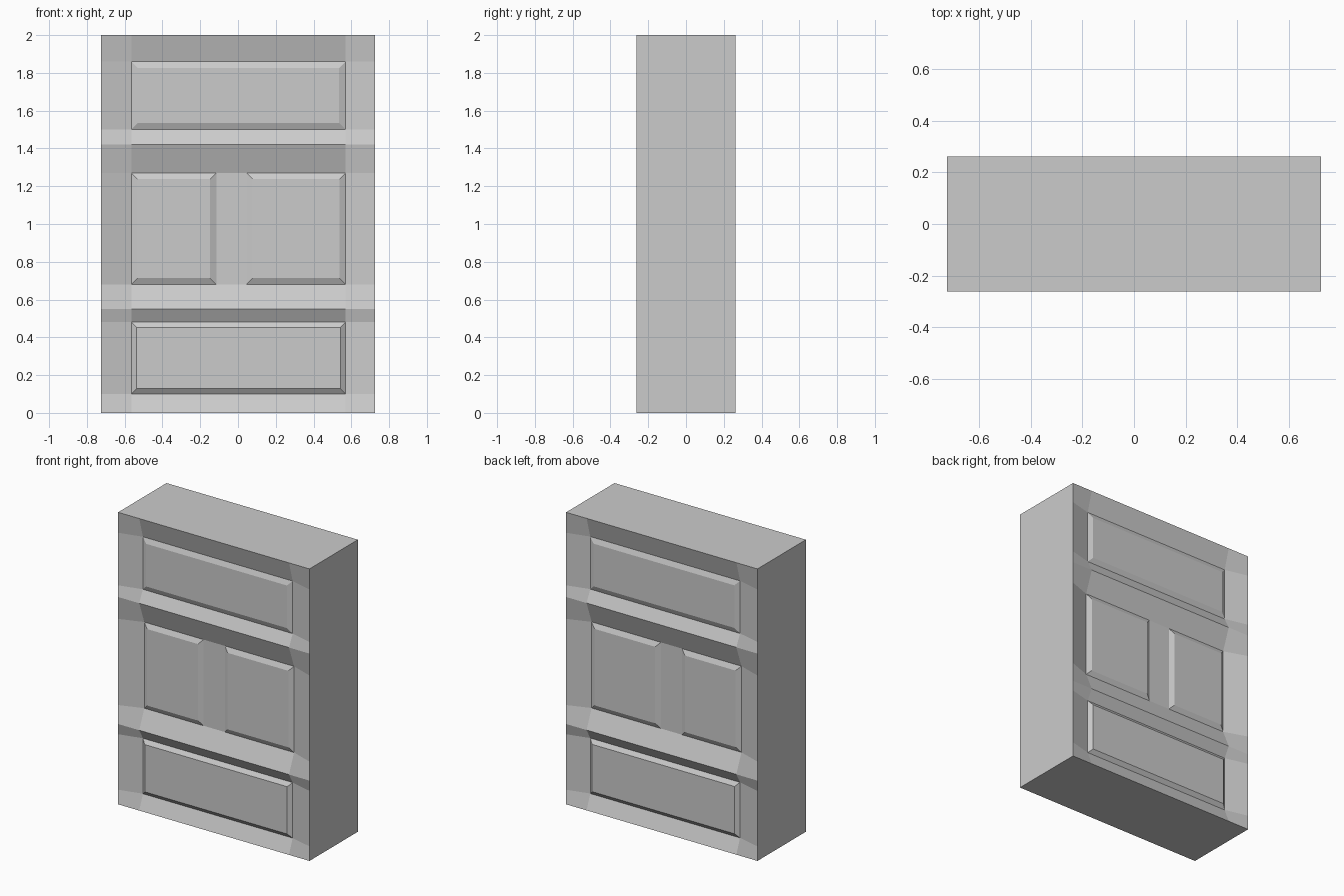
import bpy, bmesh

if "Cube" in bpy.data.objects:
    bpy.data.objects.remove(bpy.data.objects["Cube"])

HALF_DEPTH = 0.262

# Front relief grid: column positions, and (height, recess) of each row
xs = [-0.725, -0.565, -0.115, 0.045, 0.57, 0.725]
rows = [(0, 0), (0.10, 0.04), (0.48, 0.04), (0.55, 0), (0.68, 0.055),
        (1.27, 0.055), (1.42, 0), (1.50, 0.04), (1.86, 0.04), (2.0, 0)]

bm = bmesh.new()
last = len(xs) - 1
grid = [[bm.verts.new((x, -HALF_DEPTH + (0 if i in (0, last) else d), z))
         for i, x in enumerate(xs)] for z, d in rows]
cell = {}
for r in range(len(rows) - 1):
    for c in range(last):
        cell[r, c] = bm.faces.new((grid[r][c], grid[r][c + 1],
                                   grid[r + 1][c + 1], grid[r + 1][c]))
bm.normal_update()

# Side, top and bottom walls back to the mirror plane
rim = [e for e in bm.edges if e.is_boundary]
walls = bmesh.ops.extrude_edge_only(bm, edges=rim)["geom"]
for v in walls:
    if isinstance(v, bmesh.types.BMVert):
        v.co.y = 0


# Raised drawer and door panels with bevelled borders
def raise_panel(cells, border, height):
    faces = [cell[k] for k in cells]
    bmesh.ops.inset_region(bm, faces=faces, thickness=border, depth=0,
                           use_even_offset=True, use_boundary=True)
    for v in {v for f in faces for v in f.verts}:
        v.co.y -= height


raise_panel([(1, 1), (1, 2), (1, 3)], 0.028, 0.020)   # bottom drawer
raise_panel([(4, 1)], 0.033, 0.016)                   # left door
raise_panel([(4, 3)], 0.033, 0.016)                   # right door
raise_panel([(7, 1), (7, 2), (7, 3)], 0.034, 0.014)   # top drawer

bmesh.ops.recalc_face_normals(bm, faces=bm.faces)
if cell[4, 2].normal.y > 0:
    bmesh.ops.reverse_faces(bm, faces=bm.faces)
mesh = bpy.data.meshes.new("cabinet")
bm.to_mesh(mesh)
bm.free()
cabinet = bpy.data.objects.new("cabinet", mesh)
bpy.context.collection.objects.link(cabinet)

# The back carries the same panelling
mirror = cabinet.modifiers.new("back_half", 'MIRROR')
mirror.use_axis = (False, True, False)
mirror.use_clip = True
